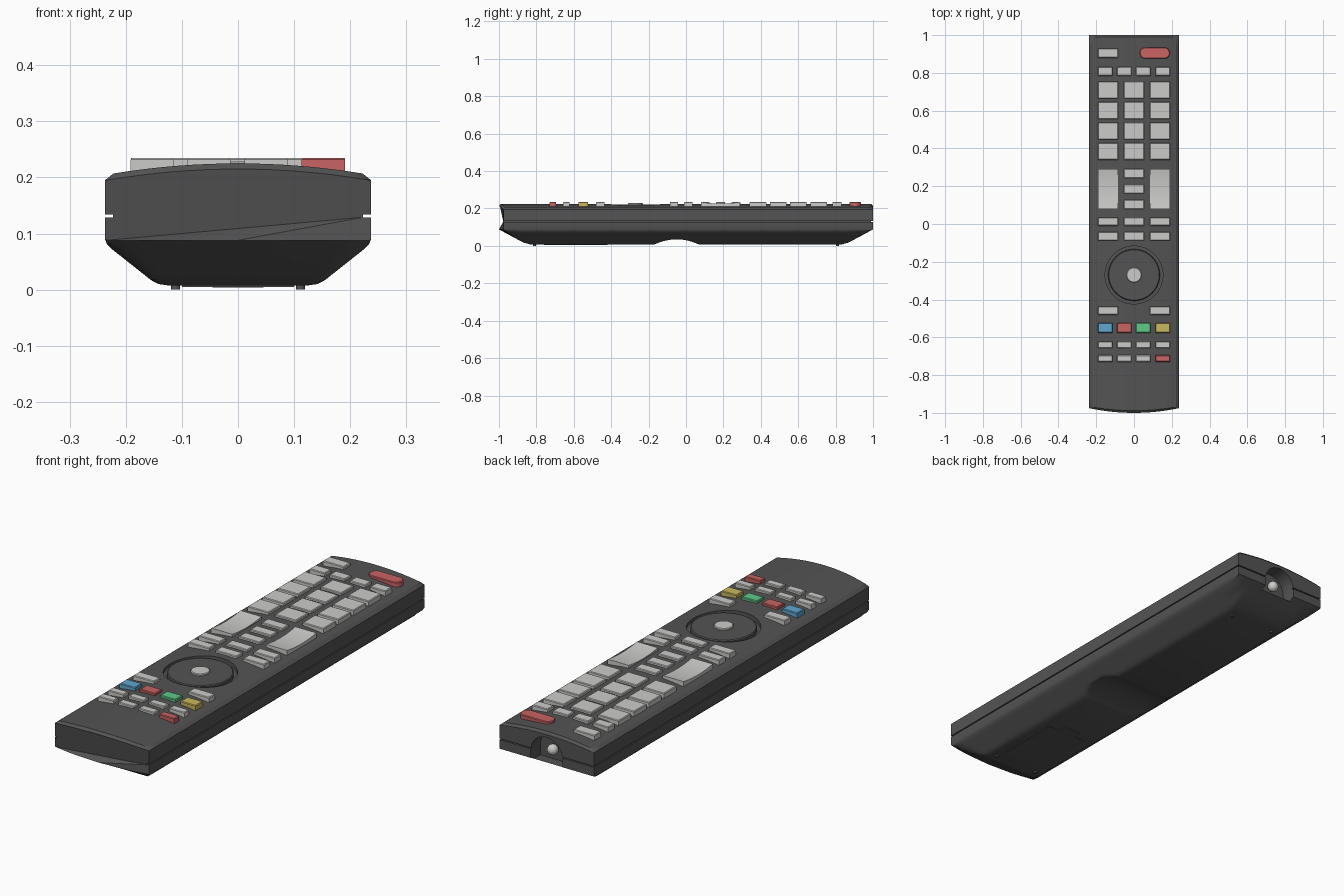
import bpy, bmesh, math
from mathutils import Vector

if "Cube" in bpy.data.objects:
    bpy.data.objects.remove(bpy.data.objects["Cube"])


def material(name, rgb):
    m = bpy.data.materials.new(name)
    m.diffuse_color = (*rgb, 1)
    m.use_nodes = True
    m.node_tree.nodes["Principled BSDF"].inputs["Base Color"].default_value = m.diffuse_color
    return m


DARK = material("dark grey plastic", (0.088, 0.088, 0.088))
PALE = material("pale grey rubber", (0.60, 0.60, 0.585))
RED = material("red rubber", (0.58, 0.125, 0.125))
BLUE = material("blue rubber", (0.115, 0.38, 0.62))
GREEN = material("green rubber", (0.115, 0.58, 0.25))
YELLOW = material("yellow rubber", (0.58, 0.48, 0.115))


def finish(name, bm, mat, angle=30):
    bmesh.ops.recalc_face_normals(bm, faces=bm.faces[:])
    me = bpy.data.meshes.new(name)
    bm.to_mesh(me)
    bm.free()
    me.materials.append(mat)
    ob = bpy.data.objects.new(name, me)
    bpy.context.collection.objects.link(ob)
    smooth(ob, angle)
    return ob


def smooth(ob, angle=30):
    bpy.ops.object.select_all(action='DESELECT')
    ob.select_set(True)
    bpy.context.view_layer.objects.active = ob
    bpy.ops.object.shade_smooth_by_angle(angle=math.radians(angle))


def prism(name, pts, axis, a, b, mat, bevel=0):
    """Extrude a 2D outline along one axis from a to b, optionally bevelling the far rim."""
    place = {'x': lambda p, t: (t, p[0], p[1]),
             'y': lambda p, t: (p[0], t, p[1]),
             'z': lambda p, t: (p[0], p[1], t)}[axis]
    bm = bmesh.new()
    lo = [bm.verts.new(place(p, a)) for p in pts]
    hi = [bm.verts.new(place(p, b)) for p in pts]
    n = len(pts)
    for i in range(n):
        bm.faces.new((lo[i], lo[(i + 1) % n], hi[(i + 1) % n], hi[i]))
    bm.faces.new(lo)
    top = bm.faces.new(hi)
    bmesh.ops.recalc_face_normals(bm, faces=bm.faces[:])
    if bevel:
        bmesh.ops.bevel(bm, geom=list(top.edges), offset=bevel, segments=1,
                        profile=0.5, affect='EDGES')
    return finish(name, bm, mat)


def rect(x, y, w, h):
    return [(x - w / 2, y - h / 2), (x + w / 2, y - h / 2),
            (x + w / 2, y + h / 2), (x - w / 2, y + h / 2)]


def circle(x, y, r, n=48):
    return [(x + r * math.cos(2 * math.pi * i / n), y + r * math.sin(2 * math.pi * i / n))
            for i in range(n)]


# ---- casing: half cross-section, lofted along the length ----
half = [(0.222 * i / 8, 0.225 - 0.018 * (i / 8) ** 2) for i in range(9)]
half += [(0.237, 0.195), (0.237, 0.134), (0.223, 0.134), (0.223, 0.129), (0.237, 0.129),
         (0.237, 0.09), (0.234, 0.082)]
half += [(0.227 - 0.072 * i / 7, 0.074 - 0.057 * i / 7) for i in range(8)]
half += [(0.142, 0.010), (0.12, 0.007), (0, 0.007)]
section = half + [(-x, z) for x, z in half[-2:0:-1]]


def floor_height(y):
    """Underside height: sloped ends plus a finger scoop near the middle."""
    e = abs(y)
    if e > 0.87:
        return 0.018 + (e - 0.87) / 0.13 * 0.07
    if e > 0.83:
        return 0.007 + (e - 0.83) / 0.04 * 0.011
    t = (y + 0.05) / 0.12
    return 0.007 + 0.028 * max(0, 1 - t * t)


stations = [-1, -0.988, -0.94, -0.9, -0.87, -0.85, -0.83]
stations += [-0.05 + 0.12 * i / 8 for i in range(-8, 9)]
stations += [0.83, 0.85, 0.87, 0.94, 0.99, 1]
bm = bmesh.new()
rings = []
for y in stations:
    ring = []
    for x, z in section:
        zz = max(z, floor_height(y))
        if abs(y) == 1 and z > 0.2:
            zz -= 0.01
        bow = 0.025 * (x / 0.237) ** 2 * max(0, (-y - 0.9) / 0.1)
        ring.append(bm.verts.new((x, y + bow, zz)))
    rings.append(ring)
n = len(section)
for r, s in zip(rings, rings[1:]):
    for i in range(n):
        bm.faces.new((r[i], r[(i + 1) % n], s[(i + 1) % n], s[i]))
bm.faces.new(rings[0])
bm.faces.new(rings[-1])
casing = finish("casing", bm, DARK)

# ---- cuts: navigation well, emitter alcove, rear seam ----
PAD_Y = -0.27
arch = [(0.08 * math.cos(math.pi * i / 20), 0.122 + 0.08 * math.sin(math.pi * i / 20))
        for i in range(21)] + [(-0.08, 0.075), (0.08, 0.075)]
cutters = [prism("well_cutter", circle(0, PAD_Y, 0.153, 64), 'z', 0.203, 0.3, DARK),
           prism("alcove_cutter", arch, 'y', 0.93, 1.1, DARK),
           prism("seam_cutter", rect(0, 0.1315, 0.45, 0.005), 'y', 0.99, 1.1, DARK)]
for c in cutters:
    mod = casing.modifiers.new(c.name, 'BOOLEAN')
    mod.object = c
    mod.operation = 'DIFFERENCE'
    mod.solver = 'EXACT'
    bpy.context.view_layer.objects.active = casing
    bpy.ops.object.modifier_apply(modifier=mod.name)
for c in cutters:
    bpy.data.objects.remove(c)
smooth(casing)

# ---- navigation disc and its centre button ----
prism("navigation_disc", circle(0, PAD_Y, 0.137, 64), 'z', 0.195, 0.221, DARK, 0.004)
prism("select_button", circle(0, PAD_Y, 0.04, 32), 'z', 0.2, 0.229, PALE, 0.003)

# ---- infrared emitter bulb ----
bm = bmesh.new()
bmesh.ops.create_uvsphere(bm, u_segments=24, v_segments=12, radius=0.024)
bmesh.ops.translate(bm, verts=bm.verts[:], vec=Vector((0, 0.955, 0.13)))
finish("emitter_bulb", bm, PALE, 60)

# ---- buttons ----
BASE, TOP = 0.195, 0.235


def button(name, x, y, w, h, mat=PALE):
    prism(name, rect(x, y, w, h), 'z', BASE, TOP, mat, 0.003)


three = (-0.138, 0, 0.138)
four = (-0.153, -0.052, 0.05, 0.152)

button("source_button", -0.138, 0.905, 0.105, 0.05)
pill = [(0.11 + (0.05 if math.cos(a) > 0 else -0.05) + 0.03 * math.cos(a), 0.905 + 0.03 * math.sin(a))
        for a in (2 * math.pi * (i + 0.5) / 24 for i in range(24))]
prism("power_button", pill, 'z', BASE, TOP, RED, 0.003)

for i, x in enumerate(four):
    button(f"mode_button_{i}", x, 0.808, 0.077, 0.047)
    button(f"colour_button_{i}", x, -0.55, 0.077, 0.052, (BLUE, RED, GREEN, YELLOW)[i])
    button(f"playback_button_{i}", x, -0.64, 0.077, 0.035)
    button(f"transport_button_{i}", x, -0.712, 0.077, 0.035, RED if i == 3 else PALE)

for r, y in enumerate((0.71, 0.60, 0.493, 0.385)):
    for c, x in enumerate(three):
        button(f"number_button_{r}_{c}", x, y, 0.105, 0.09)

for r, y in enumerate((0.267, 0.185, 0.103)):
    button(f"middle_button_{r}", 0, y, 0.105, 0.047)

for r, y in enumerate((0.013, -0.064)):
    for c, x in enumerate(three):
        button(f"menu_button_{r}_{c}", x, y, 0.105, 0.045)

for side, x in (("left", -0.138), ("right", 0.138)):
    button(f"{side}_shortcut_button", x, -0.458, 0.105, 0.045)
    # dished rocker
    dish = [(0.185 + 0.105 * t, TOP - 0.009 * (1 - t * t)) for t in (1 - i / 6 for i in range(13))]
    prism(f"{side}_rocker", [(0.08, BASE), (0.29, BASE)] + dish, 'x',
          x - 0.0525, x + 0.0525, PALE)

# ---- underside: battery door, latch and feet ----
prism("battery_door", rect(0, -0.61, 0.2, 0.30), 'z', 0.009, 0.005, DARK)
prism("door_latch", rect(0, -0.44, 0.09, 0.04), 'z', 0.009, 0.004, DARK)
for sx in (-1, 1):
    for sy in (-1, 1):
        prism(f"foot_{sx}_{sy}", circle(sx * 0.111, sy * 0.81, 0.008, 16), 'z', 0.012, 0, DARK)
